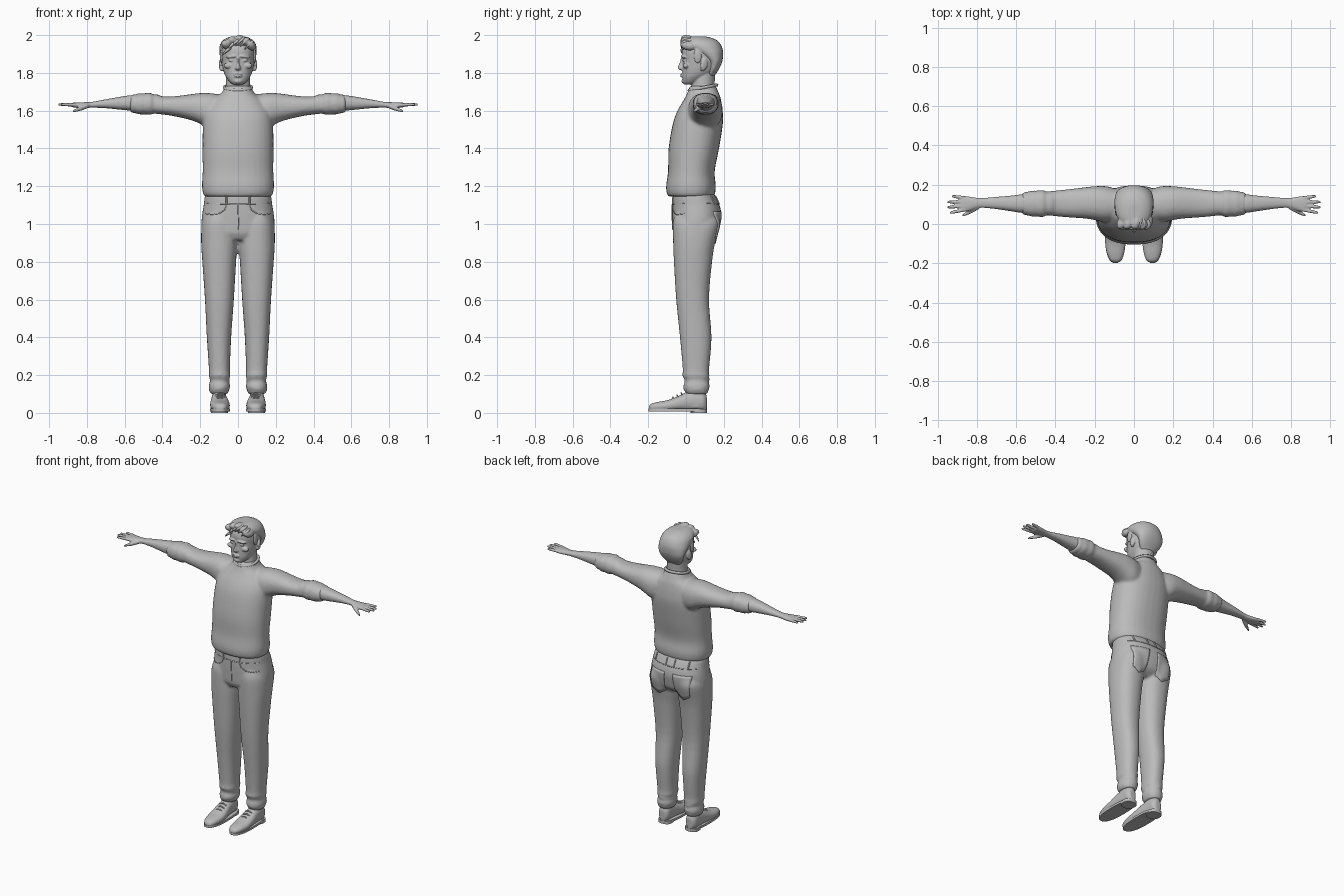
import bpy, bmesh, math
from mathutils import Vector, Matrix, Euler
from mathutils.bvhtree import BVHTree

if "Cube" in bpy.data.objects:
    bpy.data.objects.remove(bpy.data.objects["Cube"])

grey = bpy.data.materials.new("plain_grey")
grey.use_nodes = True
grey.diffuse_color = (0.5, 0.5, 0.5, 1)
grey.node_tree.nodes["Principled BSDF"].inputs["Base Color"].default_value = (0.5, 0.5, 0.5, 1)


def spline(a, b, c, d, t):
    return [0.5 * (2 * q + (r - p) * t + (2 * p - 5 * q + 4 * r - s) * t * t
            + (3 * q - p - 3 * r + s) * t ** 3) for p, q, r, s in zip(a, b, c, d)]


def loft(bm, axis, rings, side=1, power=2.3, n=32, steps=4):
    """Rings are (position, min, max, min, max) across the axis."""
    dense = []
    for i in range(len(rings) - 1):
        a, d = rings[max(i - 1, 0)], rings[min(i + 2, len(rings) - 1)]
        dense += [spline(a, rings[i], rings[i + 1], d, k / steps) for k in range(steps)]
    dense.append(rings[-1])
    loops = []
    for t, a0, a1, b0, b1 in dense:
        loop = []
        for k in range(n):
            c, s = math.cos(math.tau * k / n), math.sin(math.tau * k / n)
            a = (a0 + a1) / 2 + (a1 - a0) / 2 * math.copysign(abs(c) ** (2 / power), c)
            b = (b0 + b1) / 2 + (b1 - b0) / 2 * math.copysign(abs(s) ** (2 / power), s)
            x, y, z = {"x": (t, a, b), "y": (a, t, b), "z": (a, b, t)}[axis]
            loop.append(bm.verts.new((x * side, y, z)))
        loops.append(loop)
    for p, q in zip(loops, loops[1:]):
        for k in range(n):
            bm.faces.new((p[k], p[(k + 1) % n], q[(k + 1) % n], q[k]))
    bm.faces.new(loops[0])
    bm.faces.new(loops[-1])


def sym(t, half, b0, b1):
    return (t, -half, half, b0, b1)


def ball(bm, loc, size, rot=(0, 0, 0)):
    m = Matrix.Translation(loc) @ Euler(rot).to_matrix().to_4x4() @ Matrix.Diagonal((*size, 1))
    bmesh.ops.create_uvsphere(bm, u_segments=20, v_segments=12, radius=1, matrix=m)


def add_object(name, data):
    ob = bpy.data.objects.new(name, data)
    bpy.context.collection.objects.link(ob)
    data.materials.clear()
    data.materials.append(grey)
    return ob


def finish(name, bm, voxel=0, smooth=4):
    """Fuse overlapping forms into one smooth skin."""
    bmesh.ops.recalc_face_normals(bm, faces=bm.faces)
    me = bpy.data.meshes.new(name)
    bm.to_mesh(me)
    bm.free()
    ob = add_object(name, me)
    if voxel:
        r = ob.modifiers.new("fuse", "REMESH")
        r.mode, r.voxel_size = "VOXEL", voxel
        s = ob.modifiers.new("soften", "SMOOTH")
        s.factor, s.iterations = 0.5, smooth
        dg = bpy.context.evaluated_depsgraph_get()
        ob.data = bpy.data.meshes.new_from_object(ob.evaluated_get(dg))
        ob.modifiers.clear()
        ob.data.materials.clear()
        ob.data.materials.append(grey)
    ob.data.polygons.foreach_set("use_smooth", [True] * len(ob.data.polygons))
    return ob


def cord(name, pts, radius, closed=False, kind="POLY", taper=False):
    cu = bpy.data.curves.new(name, "CURVE")
    cu.dimensions, cu.bevel_depth, cu.bevel_resolution, cu.use_fill_caps = "3D", radius, 1, True
    cu.resolution_u = 6
    sp = cu.splines.new(kind)
    sp.points.add(len(pts) - 1)
    for i, (p, v) in enumerate(zip(sp.points, pts)):
        p.co = (*v, 1)
        p.radius = 1 - 0.75 * abs(2 * i / (len(pts) - 1) - 1) if taper else 1
    sp.use_cyclic_u = closed
    if kind == "NURBS":
        sp.order_u, sp.use_endpoint_u = 3, True
    return add_object(name, cu)


# Sweater with sleeves
bm = bmesh.new()
loft(bm, "z", [sym(1.145, .168, -.085, .14), sym(1.155, .183, -.1, .152), sym(1.2, .191, -.105, .158),
               sym(1.28, .187, -.095, .152), sym(1.4, .188, -.092, .175), sym(1.53, .185, -.07, .195),
               sym(1.6, .17, -.045, .194), sym(1.66, .13, -.01, .185), sym(1.69, .09, .005, .175),
               sym(1.715, .075, .015, .165), sym(1.73, .07, .02, .16)])
for side in (1, -1):
    loft(bm, "x", [(.06, .03, .17, 1.5, 1.68), (.14, .01, .192, 1.5, 1.692), (.2, .02, .192, 1.53, 1.693),
                   (.25, .028, .187, 1.55, 1.687), (.35, .035, .175, 1.573, 1.675),
                   (.45, .045, .165, 1.585, 1.677)], side)
    # rolled cuff with overlapping folds
    for x, grow in ((.435, 0), (.475, .008), (.515, .006), (.545, 0)):
        loft(bm, "x", [(x - .026, .06, .15, 1.6, 1.67), (x - .018, .045 - grow, .163 + grow, 1.588 - grow, 1.684 + grow),
                       (x + .018, .047 - grow, .161 + grow, 1.588 - grow, 1.684 + grow),
                       (x + .026, .06, .15, 1.6, 1.67)], side)
finish("sweater", bm, .0095, 3)
cord("sweater_collar", [(.072 * math.cos(a), .09 + .073 * math.sin(a), 1.722 + .014 * math.sin(a))
     for a in (math.tau * k / 40 for k in range(40))], .009, True)

# Trousers
bm = bmesh.new()
loft(bm, "z", [sym(.915, .1, -.05, .12), sym(.95, .186, -.068, .165), sym(1, .194, -.072, .18),
               sym(1.05, .19, -.074, .187), sym(1.1, .182, -.074, .178), sym(1.15, .175, -.072, .155),
               sym(1.17, .16, -.06, .14)])
for side in (1, -1):
    loft(bm, "z", [(.1, .055, .145, .0, .113), (.14, .042, .155, -.014, .125), (.17, .05, .148, -.006, .118),
                   (.2, .04, .155, -.02, .124), (.23, .043, .154, -.017, .122), (.4, .036, .165, -.032, .135),
                   (.6, .022, .175, -.052, .122), (.8, .01, .189, -.064, .138), (.9, .003, .195, -.068, .154),
                   (1, .01, .192, -.07, .178), (1.05, .03, .17, -.06, .16)], side)
    # folds gathered at the ankle
    for z, tilt in ((.135, .2), (.185, -.25)):
        ball(bm, (side * .098, .055, z), (.06, .073, .014), (tilt * .5, tilt * side, 0))
trousers = finish("trousers", bm, .0095, 3)

skin = bmesh.new()
skin.from_mesh(trousers.data)
tree = BVHTree.FromBMesh(skin)
skin.free()


def on_cloth(x, z, face, lift):
    hit = tree.ray_cast(Vector((x, face, z)), Vector((0, -face, 0)))[0]
    return Vector((x, (hit.y if hit else 0) + face * lift, z))


def seam(name, pts, face, radius=.0025):
    line = []
    for p, q in zip(pts, pts[1:]):
        line += [on_cloth(p[0] + (q[0] - p[0]) * k / 6, p[1] + (q[1] - p[1]) * k / 6, face, .0005) for k in range(6)]
    line.append(on_cloth(*pts[-1], face, .0005))
    cord(name, line, radius)


for side, label in ((1, "left"), (-1, "right")):
    # back pocket patch that follows the seat
    bm = bmesh.new()
    grid = []
    for j in range(9):
        v = j / 8
        grid.append([bm.verts.new(on_cloth(side * (.03 + .012 * v + (.12 - .024 * v) * u / 8),
                     1.065 - .14 * v - .025 * max(0, v - .7) * (4 - abs(u - 4)), 1, .004)) for u in range(9)])
    for p, q in zip(grid, grid[1:]):
        for k in range(8):
            bm.faces.new((p[k], p[k + 1], q[k + 1], q[k]))
    patch = finish(label + "_back_pocket", bm)
    patch.modifiers.new("thickness", "SOLIDIFY").thickness = .006
    seam(label + "_front_pocket", [(side * x, z) for x, z in
         ((.06, 1.105), (.07, 1.075), (.1, 1.055), (.14, 1.05), (.172, 1.055))], -1)
    for face in (1, -1):
        for x in ((.06,) if face < 0 else (.03, .12)):
            seam(label + "_belt_loop", [(side * x, 1.15), (side * x, 1.105)], face, .005)
for face, label in ((-1, "front"), (1, "back")):
    seam(label + "_waistband_seam", [(-.165, 1.108), (0, 1.105), (.165, 1.108)], face)
seam("fly_seam", [(0, 1.1), (.003, .97)], -1)

# Shoes
for side, label in ((1, "left"), (-1, "right")):
    bm = bmesh.new()
    loft(bm, "y", [(-.197, .08, .105, .014, .032), (-.185, .063, .122, .01, .048), (-.15, .05, .138, .008, .058),
                   (-.1, .043, .147, .008, .067), (-.05, .046, .147, .01, .085), (0, .055, .143, .01, .108),
                   (.05, .06, .14, .01, .118), (.09, .064, .137, .01, .112), (.11, .08, .12, .015, .09)], side)
    loft(bm, "z", [(.03, .062, .138, .0, .1), (.08, .064, .136, .0, .105), (.13, .064, .136, .005, .108)], side)
    finish(label + "_shoe", bm, .006, 2)
    bm = bmesh.new()
    for y0, y1, z0, z1, w0, w1 in ((-.199, .112, .008, .022, .042, .148), (.025, .112, 0, .02, .054, .144)):
        loft(bm, "z", [(z0, w0, w1, y0, y1), (z1, w0, w1, y0, y1)], side, 2.5, 40, 1)
    sole = finish(label + "_sole", bm)
    sole.data.polygons.foreach_set("use_smooth", [False] * len(sole.data.polygons))
    for k in range(3):
        y, z = -.065 + .022 * k, .083 + .011 * k
        cord(label + "_lace", [(side * .07, y, z - .012), (side * .095, y - .004, z), (side * .12, y, z - .012)], .004)

# Forearms and hands
for side, label in ((1, "left"), (-1, "right")):
    bm = bmesh.new()
    loft(bm, "x", [(.5, .06, .15, 1.598, 1.678), (.56, .056, .152, 1.6, 1.682), (.62, .064, .145, 1.605, 1.674),
                   (.7, .076, .138, 1.613, 1.66), (.77, .083, .132, 1.616, 1.647), (.8, .08, .133, 1.614, 1.645),
                   (.84, .066, .14, 1.614, 1.644), (.875, .062, .143, 1.618, 1.642), (.885, .07, .138, 1.623, 1.638)], side)
    for tip_x, y0, y1 in ((.938, .073, .057), (.952, .093, .085), (.95, .113, .112), (.928, .132, .142)):
        x0 = .86
        loft(bm, "x", [(x0 + (tip_x - x0) * t, y0 + (y1 - y0) * t - r, y0 + (y1 - y0) * t + r,
                        1.631 + .002 * t - r, 1.631 + .002 * t + r)
                       for t, r in ((0, .01), (.5, .009), (.85, .0075), (1, .0045))], side, 2, 12)
    loft(bm, "x", [(.79 + .085 * t, .088 - .046 * t - r, .088 - .046 * t + r, 1.628 - .032 * t - r, 1.628 - .032 * t + r)
                   for t, r in ((0, .012), (.4, .013), (.75, .0095), (1, .005))], side, 2, 12)
    finish(label + "_forearm_and_hand", bm, .0045, 1)

# Neck, head and facial forms
bm = bmesh.new()
loft(bm, "z", [sym(1.68, .07, .025, .155), sym(1.74, .064, .03, .152), sym(1.8, .064, .04, .155)], power=2)
loft(bm, "z", [sym(1.738, .022, -.008, .03), sym(1.75, .042, -.016, .07), sym(1.775, .062, -.02, .11),
               sym(1.8, .074, -.02, .15), sym(1.83, .082, -.019, .172), sym(1.87, .088, -.018, .185),
               sym(1.91, .089, -.022, .185), sym(1.945, .08, -.012, .17), sym(1.97, .05, .02, .13)], power=2.2)
ball(bm, (0, -.012, 1.756), (.022, .012, .012))
loft(bm, "z", [sym(1.814, .01, -.03, .02), sym(1.822, .018, -.042, .02), sym(1.835, .013, -.043, .02),
               sym(1.86, .008, -.031, .02), sym(1.885, .011, -.027, .02)], power=2, n=16)
for z, w, d in ((1.792, .024, .0075), (1.782, .021, .008)):
    ball(bm, (0, -.021, z), (w, d + .002, .0048))
for side in (1, -1):
    ball(bm, (side * .036, -.013, 1.886), (.03, .012, .008), (0, side * .12, side * .35))
    ball(bm, (side * .035, -.009, 1.866), (.015, .01, .007))
    ball(bm, (side * .05, .0, 1.838), (.026, .016, .016))
    ball(bm, (side * .091, .095, 1.845), (.009, .02, .032), (-.15, 0, side * .3))
    ball(bm, (side * .087, .088, 1.822), (.008, .012, .014))
finish("head", bm, .004, 1)

# Hair: short back and sides with a swept fringe
bm = bmesh.new()
loft(bm, "z", [sym(1.785, .05, .1, .152), sym(1.82, .075, .115, .175), sym(1.86, .09, .112, .192),
               sym(1.9, .098, .06, .197), sym(1.925, .099, .015, .194), sym(1.95, .095, -.014, .184),
               sym(1.972, .08, -.02, .165), sym(1.987, .055, -.002, .13), sym(1.993, .03, .02, .1)], power=2.2)
for side in (1, -1):
    ball(bm, (side * .087, .062, 1.89), (.009, .022, .04))
for x, z, tilt in ((-.058, 1.95, -.5), (-.025, 1.968, -.3), (.012, 1.975, .1), (.045, 1.962, .5), (.07, 1.945, .8)):
    ball(bm, (x, .012, z), (.026, .042, .024), (-.3, tilt, -.4))
finish("hair", bm, .005, 1)
for k in range(6):
    x = -.065 + .024 * k
    z = 1.972 - .9 * (x - .01) ** 2 / .1
    cord("hair_lock", [(x - .02, -.012, z - .028), (x + .002, -.028, z - .006), (x + .024, -.01, z + .012),
                       (x * .8 + .022, .03, z + .014), (x * .7, .08, z + .008)], .011, kind="NURBS", taper=True)
